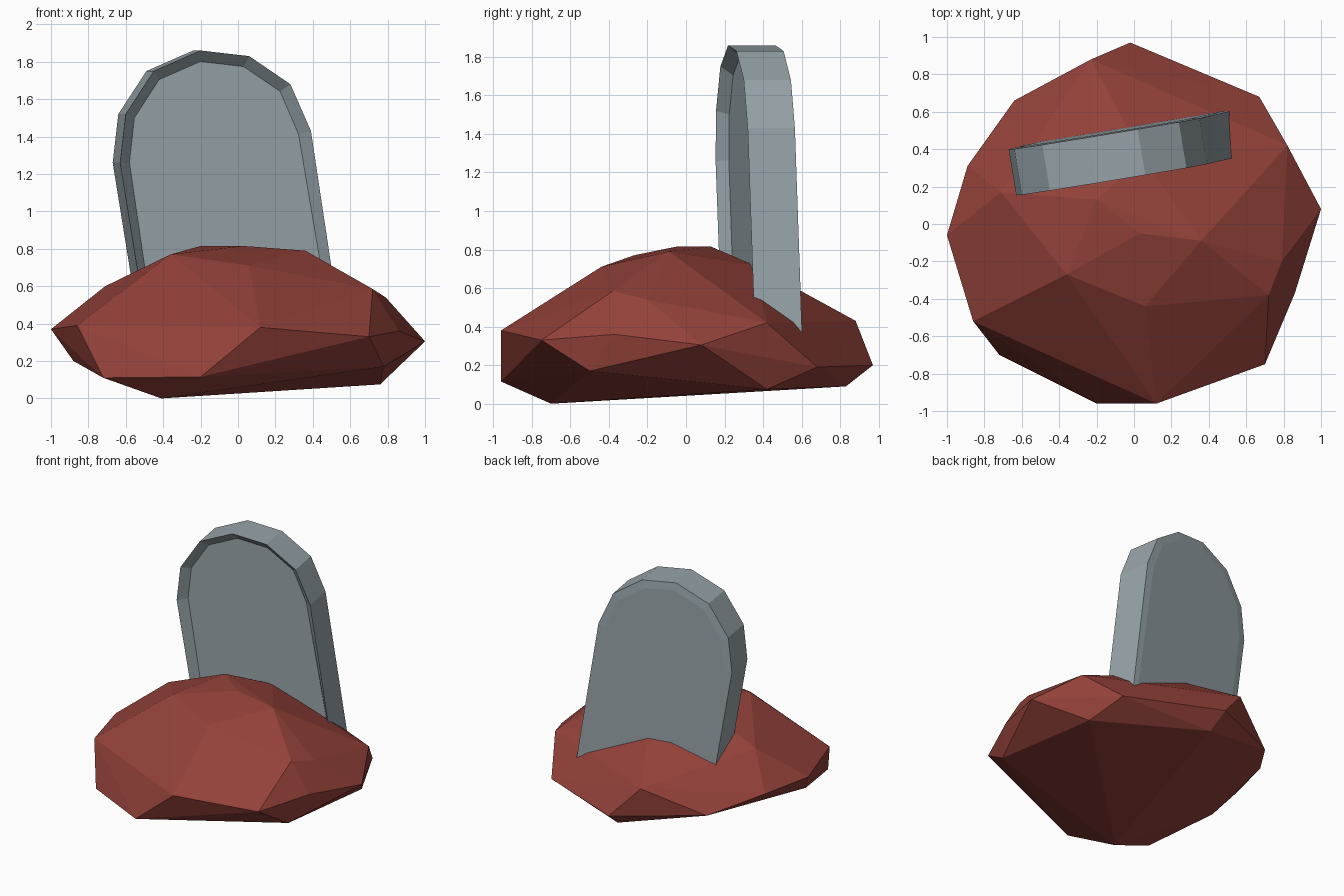
import bpy
import bmesh
from mathutils import Vector

default_cube = bpy.data.objects.get("Cube")
if default_cube:
    bpy.data.objects.remove(default_cube, do_unlink=True)


def make_material(name, colour):
    material = bpy.data.materials.new(name)
    material.use_nodes = True
    material.diffuse_color = colour
    for node in material.node_tree.nodes:
        if node.type == "BSDF_PRINCIPLED":
            node.inputs["Base Color"].default_value = colour
            node.inputs["Roughness"].default_value = 0.9
    return material


def make_object(name, bm, material):
    """Turn a finished bmesh into a flat shaded object."""
    bmesh.ops.recalc_face_normals(bm, faces=bm.faces[:])
    mesh = bpy.data.meshes.new(name)
    bm.to_mesh(mesh)
    bm.free()
    mesh.materials.append(material)
    obj = bpy.data.objects.new(name, mesh)
    bpy.context.collection.objects.link(obj)
    return obj


red_earth = make_material("red earth", (0.29, 0.053, 0.041, 1))
grey_stone = make_material("grey stone", (0.31, 0.37, 0.4, 1))

# Mound: a faceted hull stretched over a few corner points
crown = [(-.2, .13, .815), (.03, -.05, .815), (.36, -.09, .79),
         (-.36, -.27, .77), (.06, -.44, .71), (.05, .35, .72),
         (-.71, .17, .6), (.72, -.38, .585), (.79, -.2, .54)]
girth = [(-1, -.06, .37), (-.86, -.52, .39), (.12, -.96, .38),
         (.7, -.75, .33), (.86, -.37, .36), (1, .08, .305),
         (.82, .42, .42), (-.23, .88, .43), (-.89, .31, .35),
         (-.64, .66, .25), (-.02, .97, .2), (.67, .68, .19)]
base = [(-.88, -.2, .2), (-.72, -.7, .11), (-.2, -.96, .115),
        (-.41, -.7, 0), (-.1, -.05, .04), (.76, .42, .075),
        (.78, -.5, .17), (0, .83, .09)]

bm = bmesh.new()
for point in crown + girth + base:
    bm.verts.new(point)
hull = bmesh.ops.convex_hull(bm, input=bm.verts[:])
loose = [v for v in bm.verts if not v.link_faces]
bmesh.ops.delete(bm, geom=loose, context="VERTS")
make_object("earth_mound", bm, red_earth)

# Headstone: a leaning arched outline on a turned plane, given thickness
outline = [(-.475, .3), (-.63, 1.26), (-.6, 1.52), (-.45, 1.75), (-.2, 1.86),
           (.06, 1.83), (.28, 1.68), (.39, 1.43), (.56, .3)]
thickness = Vector((-.04, .245, 0))

bm = bmesh.new()
front = [bm.verts.new((x, .27 + .165 * x - .01 * z, z)) for x, z in outline]
back = [bm.verts.new(v.co + thickness) for v in front]
front_face = bm.faces.new(front)
back_face = bm.faces.new(back[::-1])
for i in range(len(front)):
    j = (i + 1) % len(front)
    bm.faces.new((front[j], front[i], back[i], back[j]))
bmesh.ops.recalc_face_normals(bm, faces=bm.faces[:])

# Sunken front panel with sloping walls, and a slightly raised back
bmesh.ops.inset_region(bm, faces=[front_face], thickness=.06, depth=-.06)
bmesh.ops.inset_region(bm, faces=[back_face], thickness=.06, depth=.006)
make_object("headstone", bm, grey_stone)
